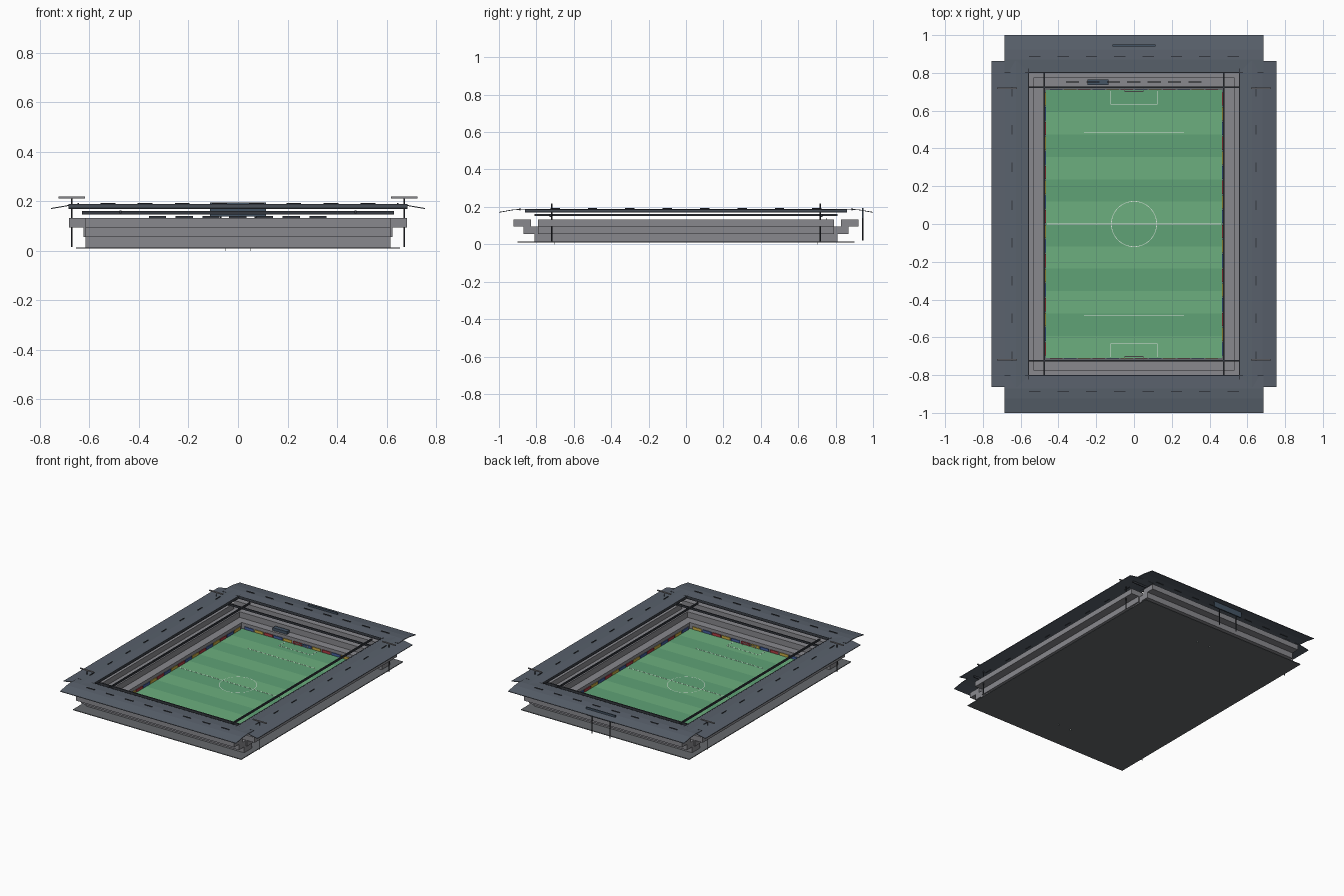
import bpy, bmesh, math

if "Cube" in bpy.data.objects:
    bpy.data.objects.remove(bpy.data.objects["Cube"])

def mat(name, rgb):
    m = bpy.data.materials.new(name)
    m.diffuse_color = (*rgb, 1)
    m.use_nodes = True
    m.node_tree.nodes["Principled BSDF"].inputs["Base Color"].default_value = m.diffuse_color
    return m

GRASS_A = mat("grass_light", (0.15, 0.43, 0.21))
GRASS_B = mat("grass_dark", (0.115, 0.36, 0.18))
WHITE = mat("white_paint", (0.75, 0.8, 0.75))
SLATE = mat("roof_slate", (0.10, 0.12, 0.15))
CONCRETE = mat("concrete", (0.25, 0.25, 0.27))
GROUND = mat("ground_grey", (0.13, 0.14, 0.15))
DARK = mat("dark_steel", (0.035, 0.04, 0.05))
GLASS = mat("screen_blue", (0.06, 0.09, 0.13))
ADS = [mat("board_red", (0.45, 0.05, 0.06)), mat("board_blue", (0.06, 0.12, 0.35)),
       mat("board_yellow", (0.6, 0.42, 0.06))]

def finish(name, bm, m):
    me = bpy.data.meshes.new(name)
    bmesh.ops.recalc_face_normals(bm, faces=bm.faces)
    bm.to_mesh(me)
    bm.free()
    ob = bpy.data.objects.new(name, me)
    bpy.context.collection.objects.link(ob)
    if m:
        me.materials.append(m)
    return ob

def boxes(name, m, spans):
    """One object from boxes, each (x0, x1, y0, y1, z0, z1)."""
    bm = bmesh.new()
    for x0, x1, y0, y1, z0, z1 in spans:
        vs = bmesh.ops.create_cube(bm, size=1)["verts"]
        for v in vs:
            v.co = ((x0 + x1) / 2 + v.co.x * (x1 - x0),
                    (y0 + y1) / 2 + v.co.y * (y1 - y0),
                    (z0 + z1) / 2 + v.co.z * (z1 - z0))
    return finish(name, bm, m)

def side_box(s, a0, a1, b0, b1, z0, z1, along_y):
    """Box at distance a0..a1 outwards on side s, running b0..b1 along it."""
    a, b = sorted((s * a0, s * a1)), (b0, b1)
    return (*a, *b, z0, z1) if along_y else (*b, *a, z0, z1)

def post(bm, x, y, z0, z1, r):
    vs = bmesh.ops.create_cone(bm, cap_ends=True, segments=8, radius1=r, radius2=r,
                               depth=z1 - z0)["verts"]
    bmesh.ops.translate(bm, verts=vs, vec=(x, y, (z0 + z1) / 2))

# Ground slab and striped pitch
boxes("ground_slab", GROUND, [(-0.655, 0.655, -0.9, 0.9, 0.009, 0.014)])
N, L = 12, 1.42
for k, m in ((0, GRASS_A), (1, GRASS_B)):
    boxes("pitch_stripes_" + "ab"[k], m,
          [(-0.465, 0.465, -0.71 + i * L / N, -0.71 + (i + 1) * L / N, 0.013, 0.018)
           for i in range(k, N, 2)])

# Pitch markings
Z0, Z1, W = 0.0175, 0.0187, 0.0015
lines = [(-0.46, 0.46, -W, W, Z0, Z1)]
for s in (-1, 1):
    for hw, depth in ((0.265, 0.485), (0.125, 0.635)):
        lines.append(side_box(s, depth - W, depth + W, -hw, hw, Z0, Z1, False))
    for x in (-0.125, 0.125):
        lines.append(side_box(s, 0.635, 0.705, x - W, x + W, Z0, Z1, False))
boxes("pitch_lines", WHITE, lines)
bm = bmesh.new()
rings = []
for r in (0.1185, 0.1215):
    rings.append([bm.verts.new((r * math.cos(2 * math.pi * i / 48),
                                r * math.sin(2 * math.pi * i / 48), Z1)) for i in range(48)])
for i in range(48):
    j = (i + 1) % 48
    bm.faces.new((rings[0][i], rings[1][i], rings[1][j], rings[0][j]))
finish("centre_circle", bm, WHITE)

# Goals
goal = []
for s in (-1, 1):
    for x in (-0.05, 0.05):
        goal.append(side_box(s, 0.70, 0.703, x - W, x + W, 0, 0.034, False))
        goal.append(side_box(s, 0.70, 0.718, x - W, x + W, 0.031, 0.034, False))
    goal.append(side_box(s, 0.70, 0.703, -0.05, 0.05, 0.031, 0.034, False))
boxes("goals", WHITE, goal)

# Coloured boards around the pitch
spans = [[], [], []]
for s in (-1, 1):
    for along_y, dist, half, n in ((True, 0.466, 0.70, 18), (False, 0.711, 0.45, 12)):
        step = 2 * half / n
        for i in range(n):
            b = -half + i * step
            spans[(i + (s > 0)) % 3].append(
                side_box(s, dist, dist + 0.004, b + 0.004, b + step - 0.004, 0.014, 0.036, along_y))
for m, sp in zip(ADS, spans):
    boxes(m.name + "s", m, sp)

# Stands: three overhanging tiers per side (inner, outer, half length, z0, z1)
SIDE = [(0.475, 0.565, 0.81, 0.013, 0.055), (0.53, 0.625, 0.79, 0.055, 0.095),
        (0.585, 0.683, 0.79, 0.095, 0.132)]
END = [(0.72, 0.81, 0.615, 0.013, 0.055), (0.775, 0.868, 0.615, 0.055, 0.095),
       (0.83, 0.922, 0.615, 0.095, 0.132)]
for label, tiers, along_y in (("side", SIDE, True), ("end", END, False)):
    for i, (a0, a1, h, z0, z1) in enumerate(tiers):
        boxes(f"{label}_stand_tier_{i + 1}", CONCRETE,
              [side_box(s, a0, a1, -h, h, z0, z1, along_y) for s in (-1, 1)])

# Curved roofs: thin profile swept along each side
def roof(name, inner, half, along_y):
    bm = bmesh.new()
    prof = [(0, 0.183), (0.07, 0.186), (0.125, 0.182), (0.2, 0.169)]
    prof += [(d, z + 0.004) for d, z in reversed(prof)]
    for s in (-1, 1):
        ends = []
        for b in (-half, half):
            pts = [(s * (inner + d), b, z) for d, z in prof]
            ends.append([bm.verts.new(p if along_y else (p[1], p[0], p[2])) for p in pts])
        n = len(prof)
        for i in range(n):
            j = (i + 1) % n
            bm.faces.new((ends[0][i], ends[0][j], ends[1][j], ends[1][i]))
        for e in ends:
            for i in range(3):
                bm.faces.new((e[i], e[i + 1], e[n - 2 - i], e[n - 1 - i]))
    finish(name, bm, SLATE)

roof("side_roofs", 0.555, 0.862, True)
roof("end_roofs", 0.80, 0.685, False)

# Roof edge fascias, roof lamps and hanging beams
fascia, lamps, beams = [], [], []
for s in (-1, 1):
    fascia.append(side_box(s, 0.555, 0.561, -0.862, 0.862, 0.17, 0.188, True))
    fascia.append(side_box(s, 0.80, 0.806, -0.685, 0.685, 0.17, 0.188, False))
    beams.append(side_box(s, 0.471, 0.479, -0.81, 0.81, 0.15, 0.163, True))
    beams.append(side_box(s, 0.721, 0.729, -0.63, 0.63, 0.147, 0.161, False))
    for i in range(8):
        y, x = -0.7 + i * 0.2, -0.525 + i * 0.15
        lamps.append(side_box(s, 0.643, 0.648, y - 0.025, y + 0.025, 0.182, 0.193, True))
        lamps.append(side_box(s, 0.885, 0.89, x - 0.03, x + 0.03, 0.182, 0.193, False))
boxes("roof_fascias", DARK, fascia)
boxes("roof_lamps", DARK, lamps)
boxes("hanging_beams", DARK, beams)

# Banners and commentary box on the far stand
boxes("hanging_banners", DARK, [(x - 0.035, x + 0.035, 0.75, 0.755, 0.132, 0.141)
                                for x in [-0.325 + i * 0.108 for i in range(7)]])
boxes("commentary_box", GLASS, [(-0.245, -0.135, 0.735, 0.765, 0.055, 0.075)])

# Scoreboard on two posts behind the far stand
boxes("scoreboard", GLASS, [(-0.113, 0.113, 0.941, 0.949, 0.138, 0.195)])
bm = bmesh.new()
for x in (-0.07, 0.07):
    post(bm, x, 0.945, 0.02, 0.15, 0.003)
finish("scoreboard_posts", bm, DARK)

# Floodlight masts in the corners
bm = bmesh.new()
heads = []
for x in (-0.672, 0.672):
    for y in (-0.718, 0.718):
        post(bm, x, y, 0.015, 0.215, 0.003)
        heads.append((x - 0.053, x + 0.053, y - 0.004, y + 0.004, 0.212, 0.219))
finish("floodlight_masts", bm, DARK)
boxes("floodlight_heads", CONCRETE, heads)
